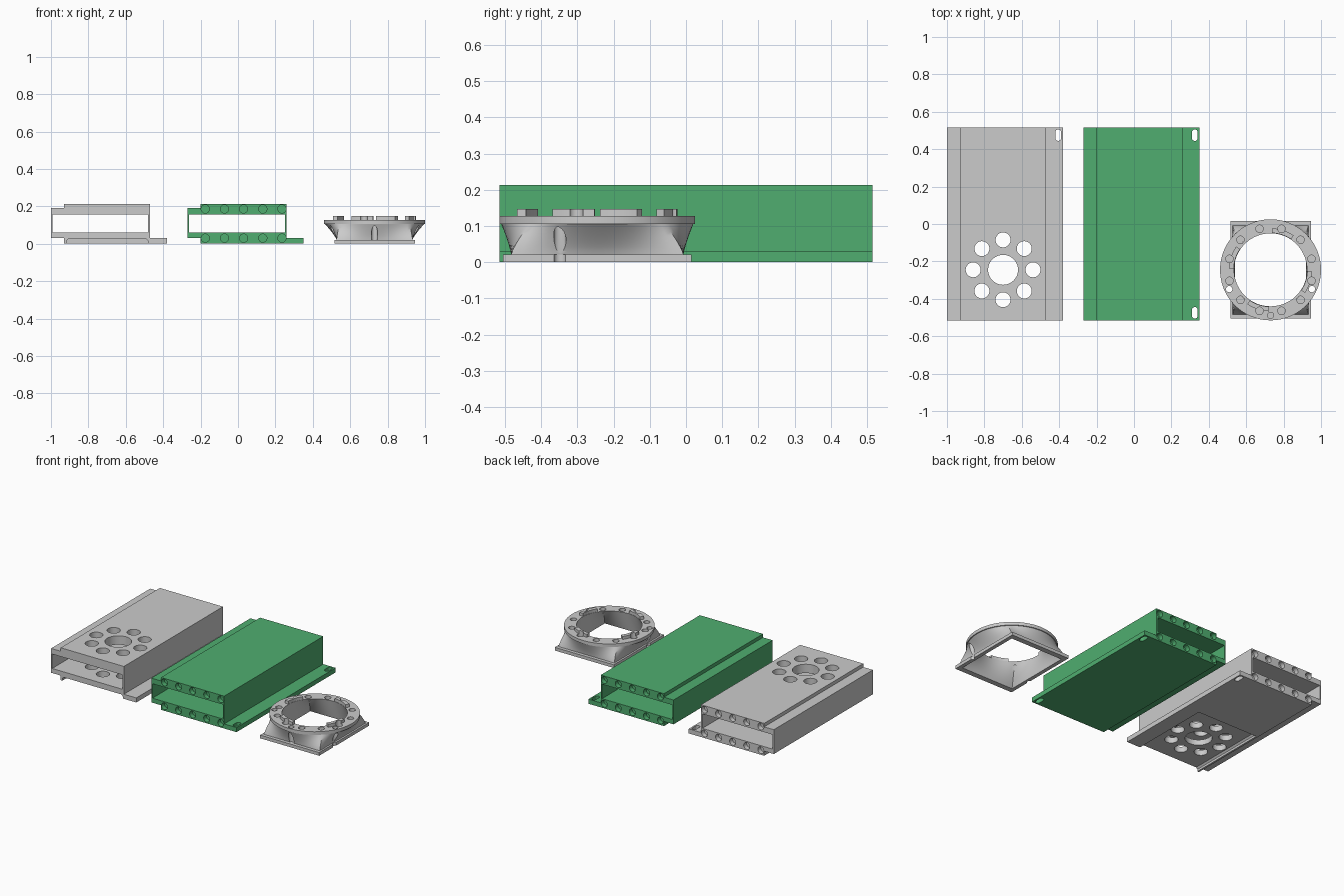
import bpy, bmesh, math
from math import sin, cos, pi, radians

if "Cube" in bpy.data.objects:
    bpy.data.objects.remove(bpy.data.objects["Cube"])


def finish(name, bm):
    bmesh.ops.recalc_face_normals(bm, faces=bm.faces)
    me = bpy.data.meshes.new(name)
    bm.to_mesh(me)
    bm.free()
    ob = bpy.data.objects.new(name, me)
    bpy.context.collection.objects.link(ob)
    return ob


def prism(bm, pts, axis, a, b):
    """Extrude a 2D outline: (x, z) along y or (x, y) along z."""
    place = (lambda p, d: (p[0], d, p[1])) if axis == 'y' else (lambda p, d: (p[0], p[1], d))
    lo = [bm.verts.new(place(p, a)) for p in pts]
    hi = [bm.verts.new(place(p, b)) for p in pts]
    bm.faces.new(lo)
    bm.faces.new(hi)
    n = len(pts)
    for i in range(n):
        bm.faces.new((lo[i], lo[(i + 1) % n], hi[(i + 1) % n], hi[i]))


def circle(x, y, r, n=32):
    return [(x + r * cos(2 * pi * i / n), y + r * sin(2 * pi * i / n)) for i in range(n)]


def rect(x0, x1, y0, y1):
    return [(x0, y0), (x1, y0), (x1, y1), (x0, y1)]


def capsule(x, y, r, h):
    top = [(x + r * cos(pi * i / 12), y + h + r * sin(pi * i / 12)) for i in range(13)]
    return top + [(2 * x - px, 2 * y - py) for px, py in top]


def cut(ob, prisms):
    """Subtract a list of non-overlapping prisms."""
    bm = bmesh.new()
    for p in prisms:
        prism(bm, *p)
    cutter = finish("cutter", bm)
    cutter.hide_render = True
    mod = ob.modifiers.new("cut", 'BOOLEAN')
    mod.operation = 'DIFFERENCE'
    mod.solver = 'EXACT'
    mod.object = cutter
    bpy.context.view_layer.objects.active = ob
    bpy.ops.object.modifier_apply(modifier=mod.name)
    bpy.data.objects.remove(cutter)


def smooth(ob):
    bpy.ops.object.select_all(action='DESELECT')
    ob.select_set(True)
    bpy.context.view_layer.objects.active = ob
    bpy.ops.object.shade_smooth_by_angle(angle=radians(30))


L = 0.515


def tunnel(name, dx, ends):
    # stepped outer section with a side flange
    outline = [(-.27, .03), (-.2, .03), (-.2, 0), (.35, 0), (.35, .03), (.26, .03),
               (.26, .213), (-.2, .213), (-.2, .19), (-.27, .19)]
    bm = bmesh.new()
    prism(bm, [(x + dx, z) for x, z in outline], 'y', -L, L)
    ob = finish(name, bm)
    # rectangular bore
    cut(ob, [(rect(dx - .262, dx + .25, .06, .155), 'y', -L - .1, L + .1)])
    # round end sockets and flange slots
    holes = []
    for s in ends:
        for i in range(5):
            for z in (.03, .186):
                holes.append((circle(dx - .175 + i * .1025, z, .022), 'y', s * (L - .03), s * (L + .02)))
        holes.append((capsule(dx + .325, s * .475, .015, .016), 'z', -.05, .1))
    cut(ob, holes)
    return ob


# green middle tunnel
green = tunnel("middle_tunnel", 0, (-1, 1))
mat = bpy.data.materials.new("green")
mat.diffuse_color = (.08, .42, .16, 1)
mat.use_nodes = True
mat.node_tree.nodes["Principled BSDF"].inputs["Base Color"].default_value = mat.diffuse_color
green.data.materials.append(mat)
smooth(green)

# grey end tunnel with fan recess and vent holes
CX, CY = -.7, -.245
grey = tunnel("vented_tunnel", -.73, (1,))
cut(grey, [([(-.918, -.05), (-.478, -.05), (-.478, .014), (-.488, .024),
             (-.908, .024), (-.918, .014)], 'y', -L - .05, .022)])
vents = [(circle(CX, CY, .08, 48), 'z', -.1, .3)]
for i in range(8):
    a = i * pi / 4
    vents.append((circle(CX + .16 * cos(a), CY + .16 * sin(a), .04), 'z', -.1, .3))
cut(grey, vents)
smooth(grey)

# square-to-round adapter: closed loop of cross-sections
DX, DY, N = .73, -.245, 96


def section(bm, hx, hy, r, f, z):
    ring = []
    for i in range(N):
        a = 2 * pi * i / N
        c, s = cos(a), sin(a)
        m = max(abs(c), abs(s))
        x = hx * c / m * (1 - f) + r * c * f
        y = hy * s / m * (1 - f) + r * s * f
        ring.append(bm.verts.new((DX + x, DY + y, z)))
    return ring


bm = bmesh.new()
rings = [section(bm, .215, .26, 0, 0, 0), section(bm, .215, .26, 0, 0, .021)]
K = 8
for k in range(K + 1):
    u = k / K
    rings.append(section(bm, .203, .238, .265, u ** 1.25, .021 + .084 * u))
rings += [section(bm, 0, 0, .27, 1, z) for z in (.106, .127)]
for k in range(K + 1):
    u = 1 - k / K
    rings.append(section(bm, .19, .225, .195, u, .127 * u))
for i in range(len(rings)):
    p, q = rings[i], rings[(i + 1) % len(rings)]
    for j in range(N):
        bm.faces.new((p[j], p[(j + 1) % N], q[(j + 1) % N], q[j]))
adapter = finish("round_adapter", bm)

# raised locking tabs on the ring
bm = bmesh.new()
for k in range(4):
    angs = [radians(146 + 90 * k + 4 * i) for i in range(9)]
    arc = [(DX + .197 * cos(a), DY + .197 * sin(a)) for a in angs]
    arc += [(DX + .222 * cos(a), DY + .222 * sin(a)) for a in reversed(angs)]
    prism(bm, arc, 'z', .124, .147)
tabs = finish("locking_tabs", bm)

# ring sockets and screw clearance holes
sockets = []
for k in range(12):
    a = radians(15 + 30 * k)
    sockets.append((circle(DX + .227 * cos(a), DY + .227 * sin(a), .02), 'z', .108, .2))
screws = []
for deg, z0 in ((-90, .021), (-25, -.05), (205, -.05)):
    a = radians(deg)
    screws.append((circle(DX + .244 * cos(a), DY + .244 * sin(a), .017), 'z', z0, .2))
cut(adapter, sockets + screws)
cut(tabs, sockets)
smooth(adapter)
smooth(tabs)
